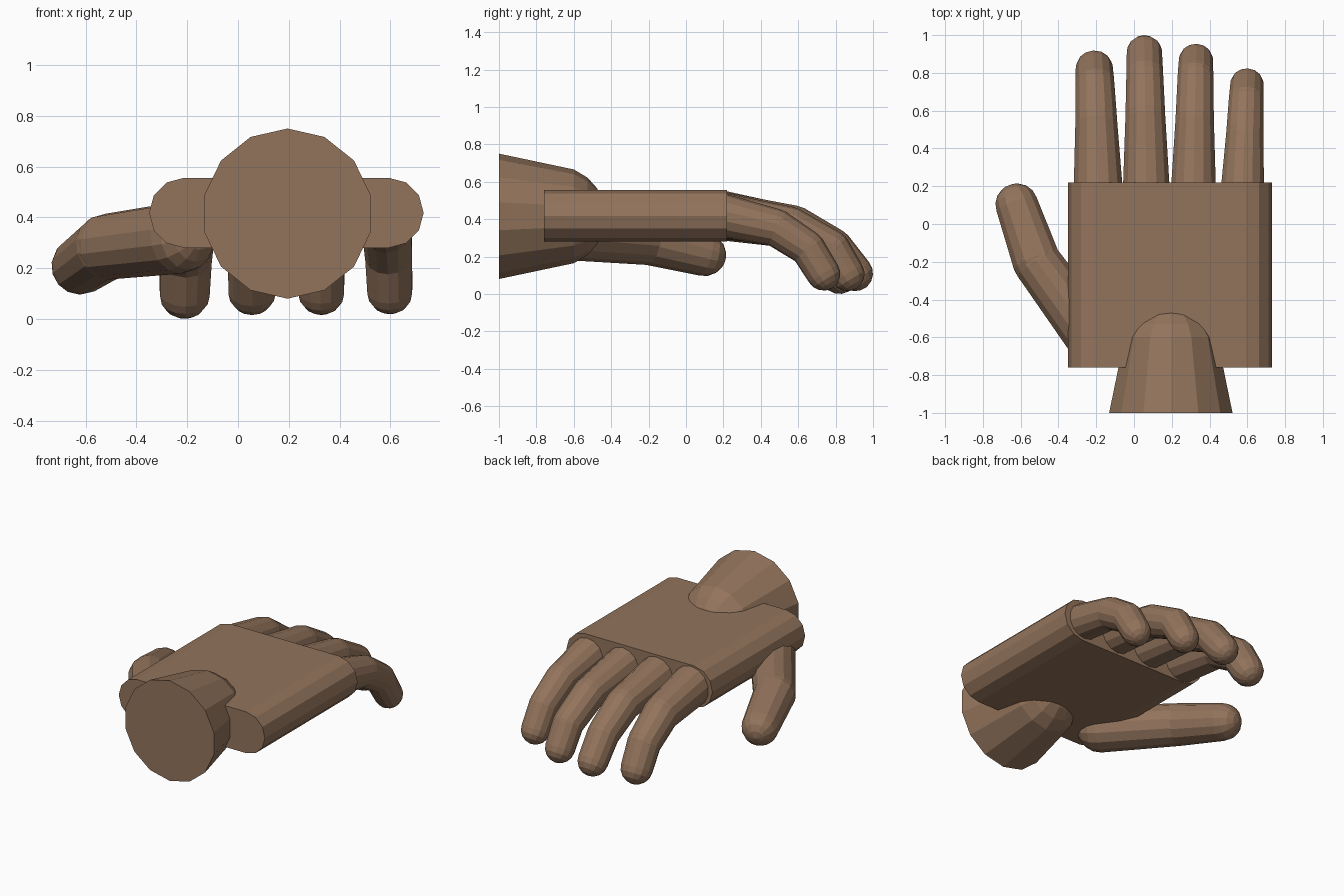
import bpy, bmesh
from math import sin, cos, pi, radians
from mathutils import Vector

cube = bpy.data.objects.get("Cube")
if cube:
    bpy.data.objects.remove(cube, do_unlink=True)

skin = bpy.data.materials.new("brown_skin")
skin.use_nodes = True
colour = (0.29, 0.174, 0.107, 1)
skin.diffuse_color = colour
skin.node_tree.nodes["Principled BSDF"].inputs["Base Color"].default_value = colour

SIDES = 14


def finish(name, bm):
    bmesh.ops.recalc_face_normals(bm, faces=bm.faces)
    mesh = bpy.data.meshes.new(name)
    bm.to_mesh(mesh)
    bm.free()
    mesh.materials.append(skin)
    obj = bpy.data.objects.new(name, mesh)
    bpy.context.collection.objects.link(obj)
    return obj


def lathe(name, origin, axis, profile):
    """Turn (distance, radius) pairs around an axis, capping both ends."""
    d = axis.normalized()
    up = (Vector((0, 0, 1)) - d * d.z).normalized()
    side = d.cross(up)
    bm = bmesh.new()
    rings = []
    for dist, r in profile:
        rings.append([bm.verts.new(origin + d * dist
                                   + up * r * cos(2 * pi * i / SIDES)
                                   + side * r * sin(2 * pi * i / SIDES))
                      for i in range(SIDES)])
    for a, b in zip(rings, rings[1:]):
        for i in range(SIDES):
            j = (i + 1) % SIDES
            bm.faces.new((a[i], a[j], b[j], b[i]))
    bm.faces.new(rings[0])
    bm.faces.new(rings[-1])
    return finish(name, bm)


def segment(name, a, b, ra, rb):
    """Tapered capsule between two joints."""
    a, b = Vector(a), Vector(b)
    length = (b - a).length
    angles = [radians(t) for t in (0, 22, 44, 66, 87)]
    start = [(-ra * sin(t), ra * cos(t)) for t in reversed(angles)]
    end = [(length + rb * sin(t), rb * cos(t)) for t in angles]
    return lathe(name, a, b - a, start + end)


def digit(name, joints, radii):
    parts = ("base", "middle", "tip")
    for i in range(len(joints) - 1):
        part = "tip" if i == len(joints) - 2 else parts[i]
        segment(f"{name}_{part}", joints[i], joints[i + 1], radii[i], radii[i + 1])


# Palm: stadium cross-section extruded along the hand
bm = bmesh.new()
outline = []
for cx, first in ((0.593, -90), (-0.212, 90)):
    for k in range(7):
        t = radians(first + 30 * k)
        outline.append((cx + 0.138 * cos(t), 0.418 + 0.138 * sin(t)))
back = bm.faces.new([bm.verts.new((x, -0.76, z)) for x, z in outline])
new = bmesh.ops.extrude_face_region(bm, geom=[back], use_keep_orig=True)["geom"]
bmesh.ops.translate(bm, vec=(0, 0.98, 0),
                    verts=[v for v in new if isinstance(v, bmesh.types.BMVert)])
finish("palm", bm)

# Forearm: tapered stump with a domed wrist sunk into the palm
dome = [(0.3 + 0.27 * sin(radians(t)), 0.27 * cos(radians(t)))
        for t in (22, 40, 56, 72, 87)]
lathe("forearm", Vector((0.195, -1, 0.415)), Vector((0, 1, 0)), [(0, 0.335)] + dome)

# Fingers: base x, tip x, (y, z) of both knuckles and the tip, base and tip radius
fingers = {
    "index_finger": (-0.19, -0.21, ((0.55, 0.36), (0.735, 0.24), (0.82, 0.1)), 0.132, 0.1),
    "middle_finger": (0.065, 0.055, ((0.58, 0.365), (0.79, 0.25), (0.905, 0.11)), 0.126, 0.095),
    "ring_finger": (0.315, 0.328, ((0.56, 0.362), (0.78, 0.245), (0.863, 0.107)), 0.121, 0.092),
    "little_finger": (0.575, 0.598, ((0.48, 0.355), (0.65, 0.245), (0.735, 0.108)), 0.116, 0.09),
}
for name, (x0, x1, path, r0, r1) in fingers.items():
    mix = (0, 0.5, 0.8, 1)
    points = ((0.2, 0.418),) + path
    joints = [(x0 + (x1 - x0) * m, y, z) for m, (y, z) in zip(mix, points)]
    digit(name, joints, [r0 + (r1 - r0) * m for m in (0, 0.6, 0.85, 1)])

# Thumb
digit("thumb", [(-0.23, -0.59, 0.32), (-0.515, -0.2, 0.285), (-0.62, 0.1, 0.21)],
      [0.142, 0.13, 0.115])
